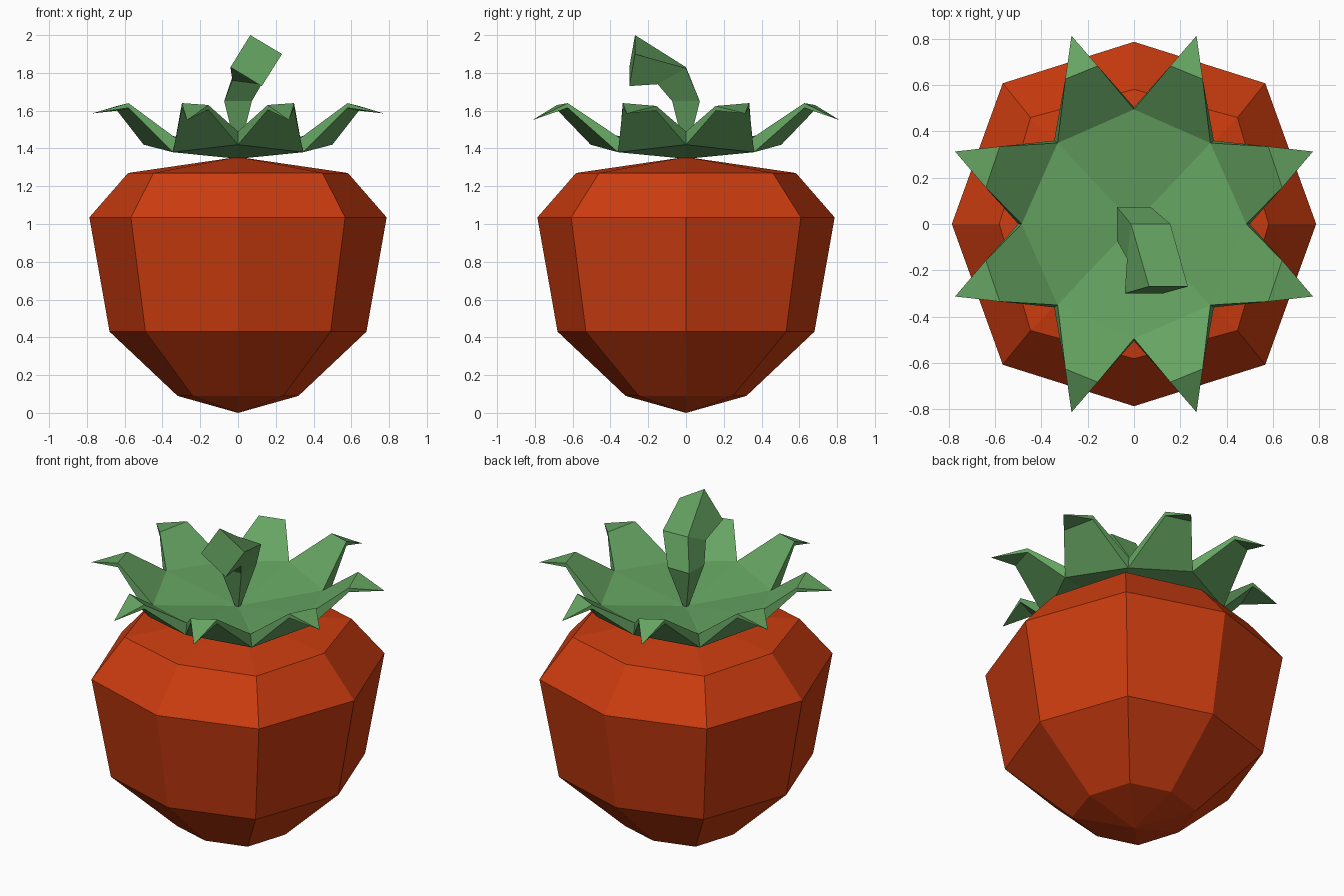
import bpy, bmesh

if "Cube" in bpy.data.objects:
    bpy.data.objects.remove(bpy.data.objects["Cube"])


def material(name, rgb):
    m = bpy.data.materials.new(name)
    m.diffuse_color = (*rgb, 1)
    m.use_nodes = True
    m.node_tree.nodes["Principled BSDF"].inputs["Base Color"].default_value = m.diffuse_color
    return m


def finish(name, bm, mat):
    bmesh.ops.remove_doubles(bm, verts=bm.verts, dist=0.0005)
    bmesh.ops.recalc_face_normals(bm, faces=bm.faces)
    me = bpy.data.meshes.new(name)
    bm.to_mesh(me)
    bm.free()
    me.materials.append(mat)
    ob = bpy.data.objects.new(name, me)
    bpy.context.collection.objects.link(ob)
    return ob


def loft(bm, rings):
    """Bridge successive equal-sized loops of points; returns the vertex loops."""
    loops = [[bm.verts.new(p) for p in r] for r in rings]
    for a, b in zip(loops, loops[1:]):
        n = len(a)
        for i in range(n):
            bm.faces.new((a[i], a[(i + 1) % n], b[(i + 1) % n], b[i]))
    return loops


def cone_cap(bm, loop, tip):
    t = bm.verts.new(tip)
    for i in range(len(loop)):
        bm.faces.new((loop[i], loop[(i + 1) % len(loop)], t))


red = material("fruit orange red", (0.60, 0.045, 0.005))
green = material("leaf green", (0.13, 0.37, 0.12))

# Fruit body: eight-sided rings (height, axis radius, diagonal x, diagonal y)
bm = bmesh.new()
rings = []
for z, r, dx, dy in [(0.09, 0.32, 0.24, 0.25), (0.43, 0.68, 0.49, 0.53),
                     (1.035, 0.787, 0.567, 0.608), (1.27, 0.582, 0.447, 0.46)]:
    rings.append([(r, 0, z), (dx, dy, z), (0, r, z), (-dx, dy, z),
                  (-r, 0, z), (-dx, -dy, z), (0, -r, z), (dx, -dy, z)])
loops = loft(bm, rings)
cone_cap(bm, loops[0], (0, 0, 0))
cone_cap(bm, loops[-1], (0, 0, 1.355))
finish("fruit", bm, red)

# Leaf crown: one quarter (two leaves) mirrored to all four quadrants
# each leaf: notch, shoulder, tip, shoulder, notch on the top and under sides
side, diag, back = (0.485, 0, 1.49), (0.33, 0.35, 1.455), (0, 0.495, 1.49)
side_u, diag_u, back_u = (0.50, 0, 1.42), (0.345, 0.36, 1.38), (0, 0.505, 1.42)
leaves = [
    (side, diag, side_u, diag_u, (0.64, 0.157, 1.625), (0.58, 0.335, 1.64), (0.773, 0.313, 1.585)),
    (diag, back, diag_u, back_u, (0.297, 0.626, 1.64), (0.157, 0.683, 1.63), (0.27, 0.813, 1.55)),
]
top_c, under_c = (0, 0, 1.405), (0, 0, 1.345)
bm = bmesh.new()
for sx in (1, -1):
    for sy in (1, -1):
        def face(*pts):
            bm.faces.new([bm.verts.new((x * sx, y * sy, z)) for x, y, z in pts])
        for a, b, au, bu, s, t, tip in leaves:
            su, tu = [(p[0], p[1], p[2] - 0.025) for p in (s, t)]
            face(top_c, a, b)
            face(a, s, t, b)
            face(s, tip, t)
            face(under_c, bu, au)
            face(au, bu, tu, su)
            face(su, tu, tip)
            face(a, au, su, s)
            face(b, t, tu, bu)
            face(s, su, tip)
            face(t, tip, tu)
finish("leaf_crown", bm, green)

# Stem: square section that tapers to the crown and bends forward
bm = bmesh.new()
q = 0.008
loops = loft(bm, [
    [(-q, q, 1.39), (q, q, 1.39), (q, -q, 1.39), (-q, -q, 1.39)],
    [(-0.073, 0.073, 1.65), (0.073, 0.073, 1.65), (0.073, -0.073, 1.65), (-0.073, -0.073, 1.65)],
    [(-0.013, 0, 1.83), (0.157, 0, 1.825), (0.125, -0.15, 1.74), (-0.03, -0.15, 1.76)],
    [(0.065, -0.27, 2.0), (0.233, -0.27, 1.90), (0.126, -0.30, 1.73), (-0.04, -0.30, 1.83)],
])
bm.faces.new(loops[0])
bm.faces.new(loops[-1])
finish("stem", bm, green)
